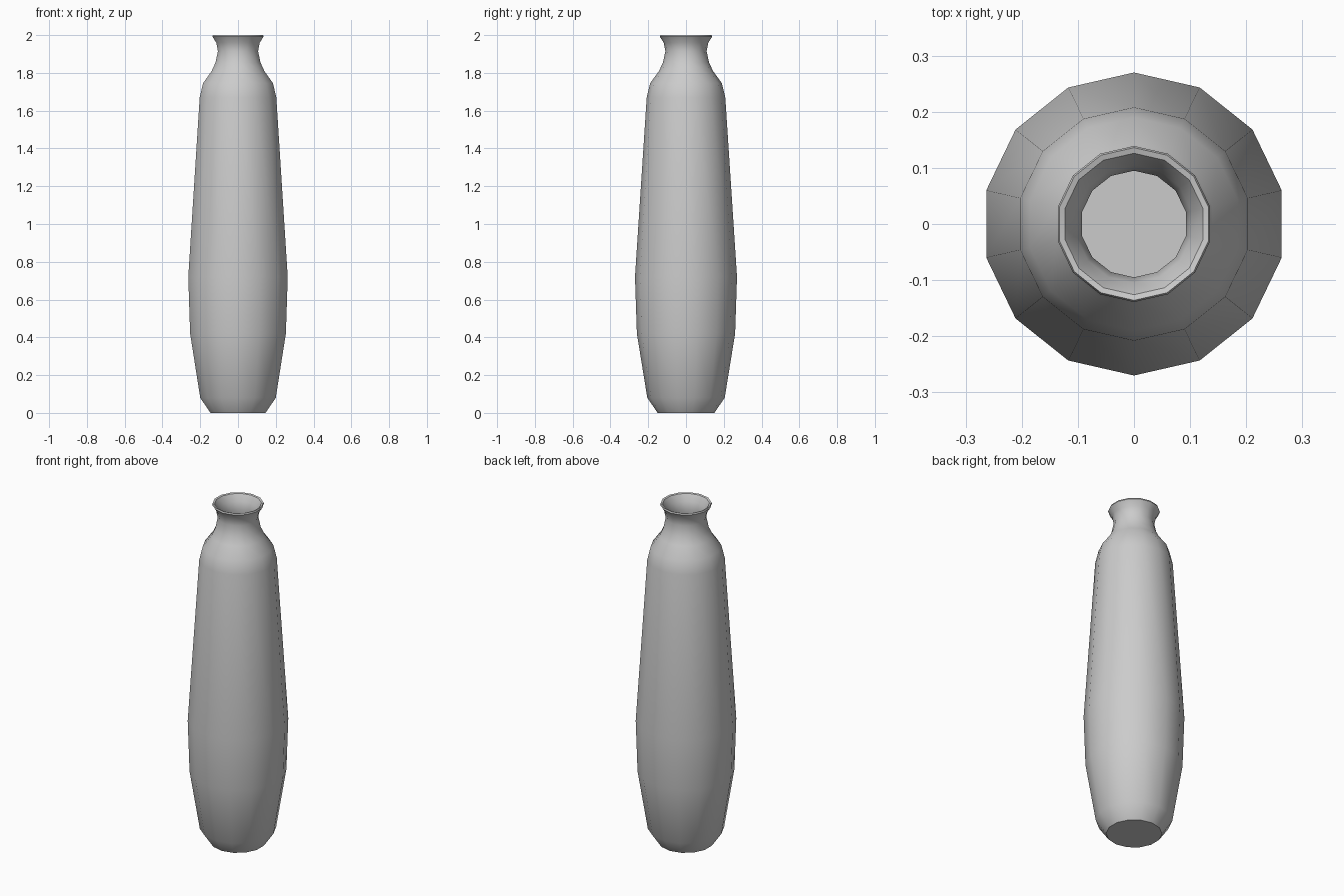
import bpy, bmesh, math

if "Cube" in bpy.data.objects:
    bpy.data.objects.remove(bpy.data.objects["Cube"])

SIDES = 14

# Outer wall (radius, height), from base to lip
outer = [(0.15, 0.0), (0.205, 0.08), (0.26, 0.42), (0.27, 0.72), (0.208, 1.67),
         (0.19, 1.745), (0.143, 1.81), (0.122, 1.855), (0.109, 1.915),
         (0.118, 1.96), (0.139, 1.992)]
# Lip and inner wall, back down to the inside floor
inner = [(0.136, 2.0), (0.126, 1.997), (0.105, 1.96), (0.095, 1.915), (0.108, 1.85),
         (0.129, 1.80), (0.177, 1.735), (0.195, 1.665), (0.257, 0.72),
         (0.247, 0.42), (0.192, 0.085), (0.145, 0.015)]

bm = bmesh.new()
rings = []
for r, z in outer + inner:
    rings.append([bm.verts.new((r * math.sin(2 * math.pi * i / SIDES),
                                r * math.cos(2 * math.pi * i / SIDES), z))
                  for i in range(SIDES)])

# Walls
for a, b in zip(rings, rings[1:]):
    for i in range(SIDES):
        j = (i + 1) % SIDES
        bm.faces.new((a[i], a[j], b[j], b[i]))

# Base and inside floor
bm.faces.new(rings[0])
bm.faces.new(rings[-1])
bmesh.ops.recalc_face_normals(bm, faces=bm.faces)

mesh = bpy.data.meshes.new("vase")
bm.to_mesh(mesh)
bm.free()
vase = bpy.data.objects.new("vase", mesh)
bpy.context.collection.objects.link(vase)
bpy.context.view_layer.objects.active = vase
vase.select_set(True)
bpy.ops.object.shade_smooth_by_angle(angle=math.radians(40))
